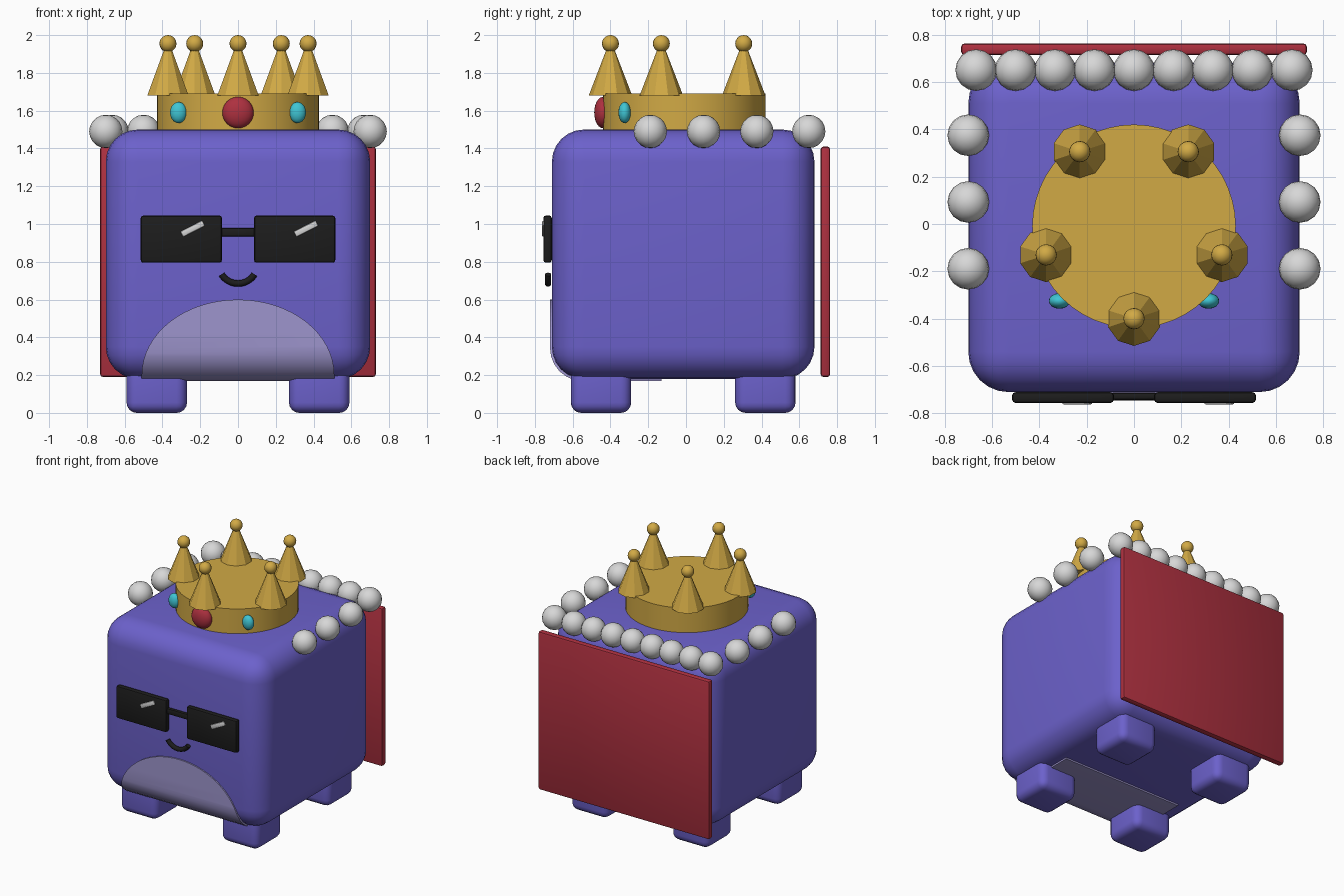
import bpy, bmesh, math
from mathutils import Matrix, Vector

cube = bpy.data.objects.get("Cube")
if cube:
    bpy.data.objects.remove(cube)


def material(name, r, g, b):
    m = bpy.data.materials.new(name)
    m.use_nodes = True
    m.diffuse_color = (r, g, b, 1)
    m.node_tree.nodes["Principled BSDF"].inputs["Base Color"].default_value = (r, g, b, 1)
    return m


PURPLE = material("purple", 0.15, 0.12, 0.6)
LILAC = material("pale lilac", 0.34, 0.30, 0.61)
GOLD = material("gold", 0.64, 0.40, 0.06)
RED = material("crimson", 0.42, 0.03, 0.05)
BLACK = material("black", 0.012, 0.012, 0.012)
WHITE = material("soft white", 0.68, 0.68, 0.68)
CYAN = material("turquoise", 0.05, 0.56, 0.66)


def finish(name, bm, mat, loc=(0, 0, 0), smooth=True, angle=35):
    bmesh.ops.recalc_face_normals(bm, faces=bm.faces)
    me = bpy.data.meshes.new(name)
    bm.to_mesh(me)
    bm.free()
    me.materials.append(mat)
    if smooth:
        me.shade_smooth()
        me.set_sharp_from_angle(angle=math.radians(angle))
    ob = bpy.data.objects.new(name, me)
    ob.location = loc
    bpy.context.collection.objects.link(ob)
    return ob


def box(name, mat, loc, size, bevel, segments=3, tilt=0):
    bm = bmesh.new()
    bmesh.ops.create_cube(bm, size=1)
    bmesh.ops.scale(bm, vec=size, verts=bm.verts)
    bmesh.ops.bevel(bm, geom=bm.edges[:], offset=bevel, segments=segments,
                    profile=0.5, affect='EDGES')
    ob = finish(name, bm, mat, loc)
    ob.rotation_euler.y = tilt
    return ob


def ball(name, mat, loc, radii, segments=16, rings=10):
    bm = bmesh.new()
    bmesh.ops.create_uvsphere(bm, u_segments=segments, v_segments=rings, radius=1)
    bmesh.ops.scale(bm, vec=radii, verts=bm.verts)
    return finish(name, bm, mat, loc)


def cone(name, mat, loc, r1, r2, depth, sides, smooth):
    bm = bmesh.new()
    bmesh.ops.create_cone(bm, cap_ends=True, segments=sides, radius1=r1,
                          radius2=r2, depth=depth)
    return finish(name, bm, mat, loc, smooth)


# Body and feet
BODY_AT = Vector((0, -0.015, 0.84))
BODY_SIZE = Vector((1.40, 1.39, 1.32))
box("body", PURPLE, BODY_AT, BODY_SIZE, 0.17, 6)
for side, sx in (("left", 1), ("right", -1)):
    for end, y in (("front", -0.45), ("back", 0.42)):
        box(f"{end}_{side}_foot", PURPLE, (sx * 0.43, y, 0.16), (0.32, 0.32, 0.32), 0.055, 4)

# Belly patch: thin shell over the body, trimmed by an arch
belly = box("belly_patch", LILAC, BODY_AT, BODY_SIZE + Vector((0.02, 0.02, 0.024)), 0.175, 6)
bm = bmesh.new()
arch = [(0.51 * math.cos(math.pi * i / 32), 0.2 + 0.4 * math.sin(math.pi * i / 32))
        for i in range(33)]
arch = [(0.51, 0.1)] + arch + [(-0.51, 0.1)]
face = bm.faces.new([bm.verts.new((x, -0.9, z)) for x, z in arch])
new = bmesh.ops.extrude_face_region(bm, geom=[face])["geom"]
bmesh.ops.translate(bm, vec=(0, 0.77, 0), verts=[g for g in new if isinstance(g, bmesh.types.BMVert)])
cutter = finish("belly_cutter", bm, LILAC, smooth=False)
cutter.hide_render = True
trim = belly.modifiers.new("trim", 'BOOLEAN')
trim.operation = 'INTERSECT'
trim.solver = 'EXACT'
trim.object = cutter
bpy.context.view_layer.update()
trimmed = bpy.data.meshes.new_from_object(belly.evaluated_get(bpy.context.evaluated_depsgraph_get()))
belly.modifiers.clear()
belly.data = trimmed
bpy.data.objects.remove(cutter)

# Cape and fur trim
box("cape", RED, (0, 0.738, 0.80), (1.46, 0.05, 1.22), 0.015, 2)
for i in range(9):
    ball(f"back_fur_{i + 1}", WHITE, ((i - 4) / 6, 0.65, 1.49), (0.088,) * 3)
for side, sx in (("left", 1), ("right", -1)):
    for i in range(3):
        ball(f"{side}_fur_{i + 1}", WHITE, (sx * 0.70, 0.375 - 0.282 * i, 1.49), (0.088,) * 3)

# Crown
cone("crown_band", GOLD, (0, -0.01, 1.57), 0.43, 0.43, 0.24, 48, True)
for i in range(5):
    a = math.radians(72 * i - 90)
    x, y = 0.39 * math.cos(a), 0.39 * math.sin(a) - 0.01
    cone(f"crown_spike_{i + 1}", GOLD, (x, y, 1.81), 0.115, 0.015, 0.26, 10, False)
    ball(f"crown_bead_{i + 1}", GOLD, (x, y, 1.955), (0.045,) * 3)
ball("centre_jewel", RED, (0, -0.44, 1.59), (0.083, 0.046, 0.083), 24, 12)

# Sunglasses and side jewels
for side, sx in (("left", 1), ("right", -1)):
    ball(f"{side}_jewel", CYAN, (sx * 0.315, -0.325, 1.59), (0.045, 0.033, 0.056))
    box(f"{side}_lens", BLACK, (sx * 0.30, -0.733, 0.92), (0.43, 0.045, 0.25), 0.014, 2)
    box(f"{side}_lens_glint", WHITE, (0.36 if sx > 0 else -0.24, -0.752, 0.975),
        (0.13, 0.02, 0.032), 0.006, 2, math.radians(-27))
box("bridge", BLACK, (0, -0.727, 0.957), (0.2, 0.03, 0.045), 0.01, 2)

# Smile: round tube swept along an arc
bm = bmesh.new()
rings = []
for i in range(17):
    a = math.radians(-90 + 58 * (i / 8 - 1))
    rings.append([])
    for j in range(10):
        b = math.tau * j / 10
        r = 0.103 + 0.017 * math.cos(b)
        rings[-1].append(bm.verts.new((r * math.cos(a), 0.017 * math.sin(b), r * math.sin(a))))
for p, q in zip(rings, rings[1:]):
    for j in range(10):
        k = (j + 1) % 10
        bm.faces.new((p[j], p[k], q[k], q[j]))
bm.faces.new(rings[0])
bm.faces.new(rings[-1])
finish("smile", bm, BLACK, (0, -0.73, 0.788), angle=50)
